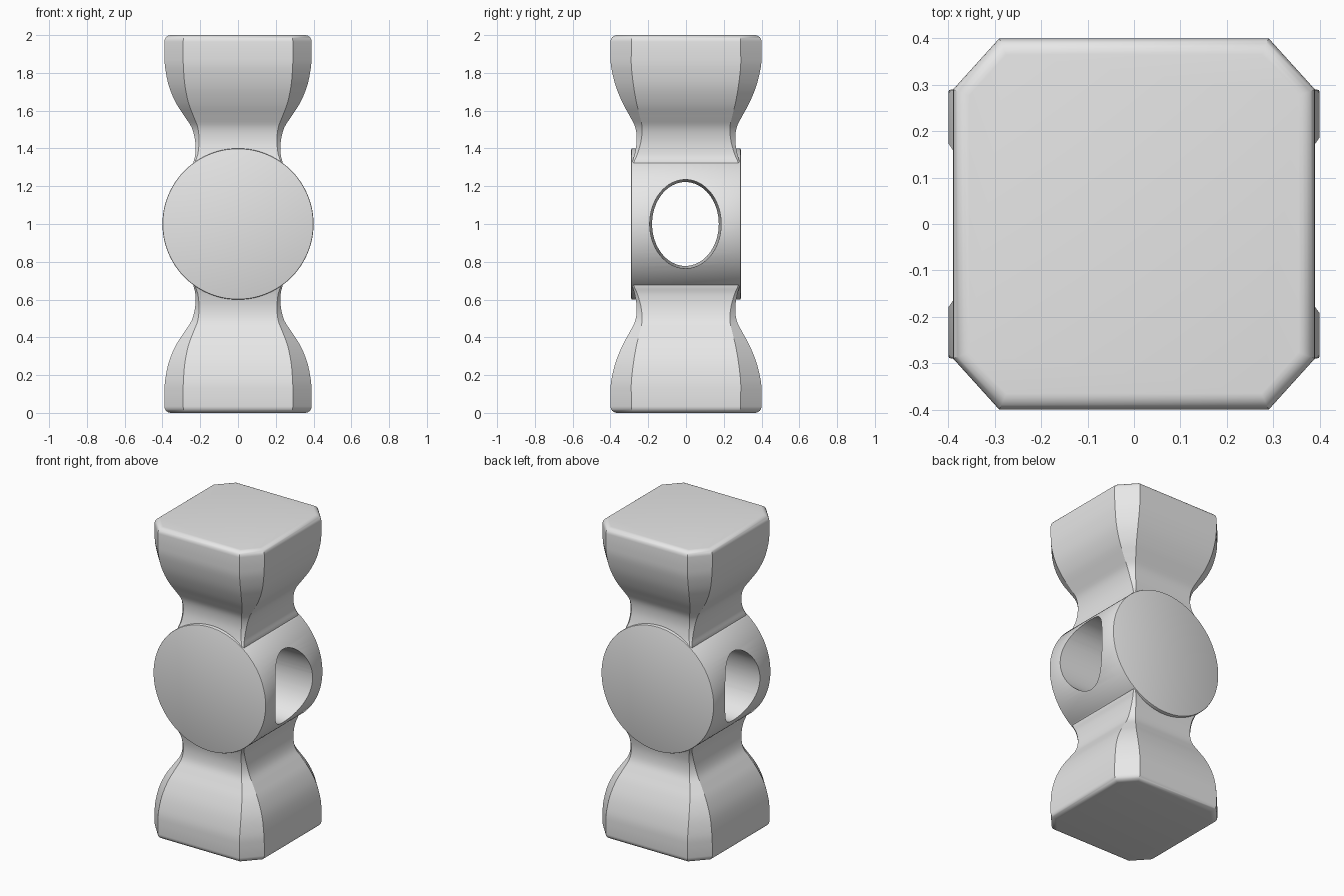
import bpy, bmesh, math
from mathutils import Matrix, Vector

default = bpy.data.objects.get("Cube")
if default:
    bpy.data.objects.remove(default, do_unlink=True)

steel = bpy.data.materials.new("grey_steel")
steel.use_nodes = True
GREY = (0.8, 0.8, 0.8, 1.0)
steel.diffuse_color = GREY
steel.node_tree.nodes["Principled BSDF"].inputs["Base Color"].default_value = GREY


def make_object(name, bm):
    bmesh.ops.recalc_face_normals(bm, faces=bm.faces[:])
    mesh = bpy.data.meshes.new(name)
    bm.to_mesh(mesh)
    bm.free()
    mesh.materials.append(steel)
    obj = bpy.data.objects.new(name, mesh)
    bpy.context.collection.objects.link(obj)
    return obj


def smooth_path(points, steps):
    """Catmull-Rom curve through the given points."""
    pts = [Vector(p) for p in points]
    pts = [pts[0]] + pts + [pts[-1]]
    out = []
    for a, b, c, d in zip(pts, pts[1:], pts[2:], pts[3:]):
        for i in range(steps):
            t = i / steps
            out.append(b + (c - a) * t / 2 + (2 * a - 5 * b + 4 * c - d) * t**2 / 2
                       + (3 * b - a - 3 * c + d) * t**3 / 2)
    return out + [pts[-1]]


def octagon(bm, z, hx, hy, cut):
    """Rectangle with four cut corners at height z."""
    cx, cy = hx - cut * 0.95, hy - cut * 1.05
    corners = [(hx, -cy), (hx, cy), (cx, hy), (-cx, hy),
               (-hx, cy), (-hx, -cy), (-cx, -hy), (cx, -hy)]
    return [bm.verts.new((x, y, z)) for x, y in corners]


# Upper half of the forged body: distance from centre, half width, half depth, corner cut
profile = [(0.26, 0.23, 0.286, 0.006), (0.32, 0.236, 0.286, 0.008),
           (0.37, 0.226, 0.272, 0.014), (0.44, 0.227, 0.261, 0.022),
           (0.51, 0.245, 0.268, 0.034), (0.57, 0.283, 0.297, 0.05),
           (0.64, 0.328, 0.335, 0.07), (0.73, 0.366, 0.372, 0.09),
           (0.83, 0.386, 0.396, 0.102), (0.9, 0.39, 0.4, 0.105)]
half = [tuple(s) for s in smooth_path(profile, 4)]
# Rounded rim of the striking face
R = 0.035
for i in range(7):
    a = math.radians(15 * i)
    inset = R * (1 - math.cos(a))
    half.append((1 - R + R * math.sin(a), 0.39 - inset, 0.4 - inset, 0.105 - inset * 0.6))

# Body lofted from the lower face to the upper face
sections = [(-d, *rest) for d, *rest in reversed(half)] + half
bm = bmesh.new()
rings = [octagon(bm, 1 + z, hx, hy, cut) for z, hx, hy, cut in sections]
for low, high in zip(rings, rings[1:]):
    for i in range(8):
        j = (i + 1) % 8
        bm.faces.new((low[i], low[j], high[j], high[i]))
bm.faces.new(rings[0][::-1])
bm.faces.new(rings[-1])
body = make_object("hammer_head", bm)

# Round centre section lying front to back
bm = bmesh.new()
bmesh.ops.create_cone(bm, cap_ends=True, segments=96, radius1=0.4, radius2=0.4, depth=0.58,
                      matrix=Matrix.Translation((0, 0, 1)) @ Matrix.Rotation(math.pi / 2, 4, 'X'))
rim = [e for e in bm.edges if any(len(f.verts) > 4 for f in e.link_faces)]
bmesh.ops.bevel(bm, geom=rim, offset=0.006, segments=2, profile=0.5, affect='EDGES')
eye_block = make_object("eye_block", bm)

# Tapered oval handle hole running side to side
bm = bmesh.new()
bmesh.ops.create_cone(bm, cap_ends=True, segments=64, radius1=0.175, radius2=0.191, depth=1,
                      matrix=Matrix.Translation((0, -0.003, 1))
                      @ Matrix.Diagonal((1, 1, 1.25, 1)) @ Matrix.Rotation(math.pi / 2, 4, 'Y'))
hole = make_object("handle_hole_cutter", bm)

# Fuse the block, cut the hole, then discard the helpers
bpy.ops.object.select_all(action='DESELECT')
bpy.context.view_layer.objects.active = body
body.select_set(True)
for helper, operation in ((eye_block, 'UNION'), (hole, 'DIFFERENCE')):
    helper.hide_render = True
    mod = body.modifiers.new(helper.name, 'BOOLEAN')
    mod.operation = operation
    mod.solver = 'EXACT'
    mod.object = helper
    bpy.ops.object.modifier_apply(modifier=mod.name)
    bpy.data.objects.remove(helper, do_unlink=True)

bpy.ops.object.shade_smooth_by_angle(angle=math.radians(32))
